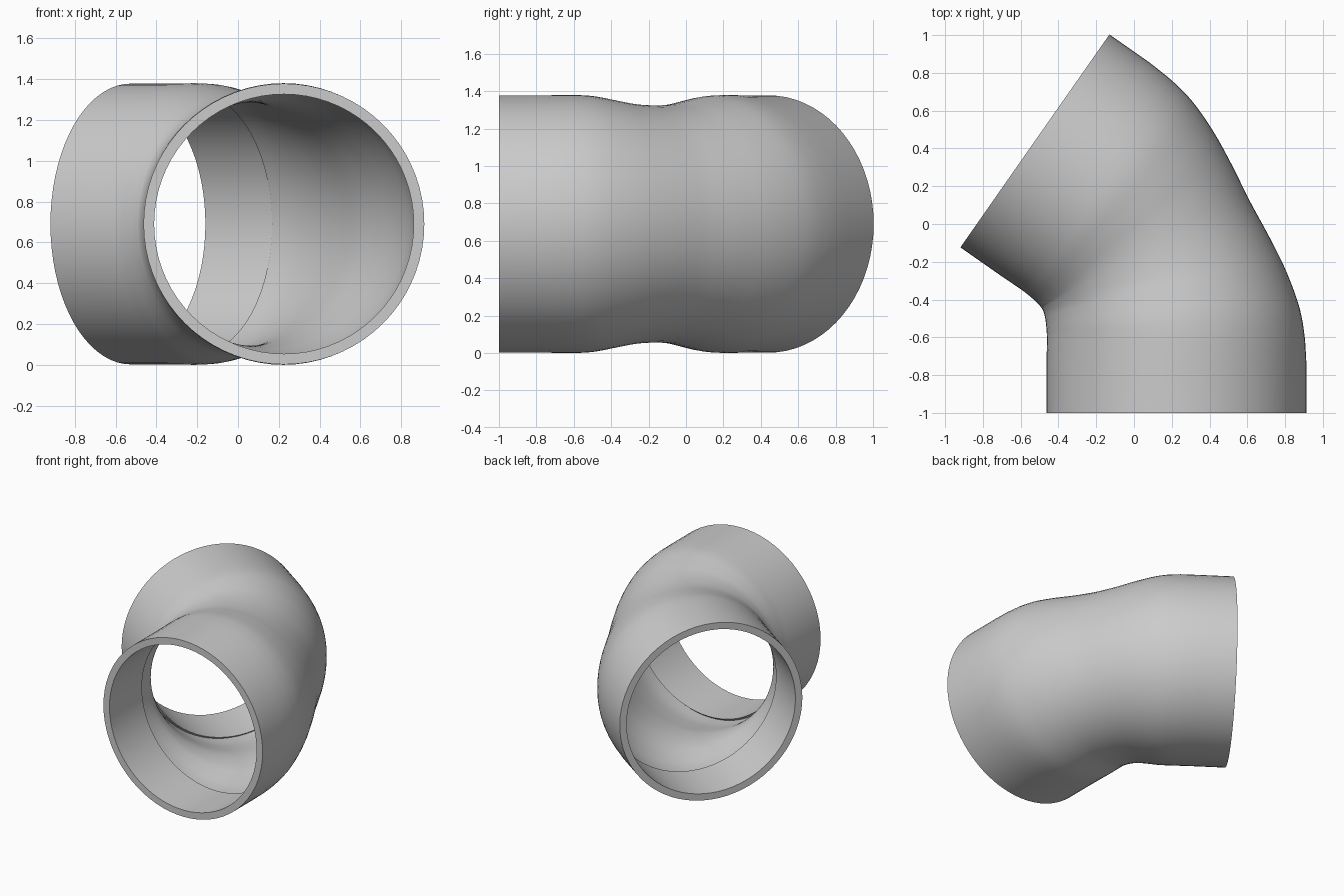
import bpy, bmesh, math
from mathutils import Vector

if "Cube" in bpy.data.objects:
    bpy.data.objects.remove(bpy.data.objects["Cube"])

SEG = 72
ZC = 0.69
WALL = 0.037
PIVOT = Vector((0.225, -0.085))          # where the two pipe axes meet
HALF = math.radians(27.5)                # half of the bend angle
N = Vector((-math.sin(HALF), math.cos(HALF)))

# Half-bend sections: inner-side x, y, outer-side x, y, vertical radius
half = [
    (-0.461, -0.62, 0.906, -0.62, 0.690),
    (-0.464, -0.55, 0.878, -0.45, 0.684),
    (-0.470, -0.50, 0.810, -0.26, 0.662),
    (-0.477, -0.47, 0.720, -0.075, 0.641),
    (-0.487, -0.447, 0.614, 0.120, 0.634),
]


def flip(p):
    p = Vector(p)
    return p - 2 * (p - PIVOT).dot(N) * N


def mirror(s):
    a, b = flip(s[0:2]), flip(s[2:4])
    return (a.x, a.y, b.x, b.y, s[4])


def flat(y, r):
    return (0.225 - r, y, 0.225 + r, y, r)


def smooth(keys, sub=5):
    """Catmull-Rom through the inner keys (first and last only guide)."""
    out = []
    for i in range(1, len(keys) - 2):
        p0, p1, p2, p3 = keys[i - 1:i + 3]
        for k in range(sub):
            t = k / sub
            out.append(tuple(
                0.5 * (2 * b + (c - a) * t + (2 * a - 5 * b + 4 * c - d) * t * t
                       + (3 * b - a - 3 * c + d) * t ** 3)
                for a, b, c, d in zip(p0, p1, p2, p3)))
    out.append(keys[-2])
    return out


def ring(bm, s, wall=0.0):
    a, b = Vector(s[0:2]), Vector(s[2:4])
    mid, side = (a + b) / 2, (b - a) / 2
    side *= 1 - wall / side.length
    verts = []
    for k in range(SEG):
        t = math.tau * k / SEG
        p = mid + side * math.cos(t)
        verts.append(bm.verts.new((p.x, p.y, ZC + (s[4] - wall) * math.sin(t))))
    return verts


guide = flat(-0.78, 0.69)
bend = smooth([guide] + half + [mirror(s) for s in reversed(half[:-1])] + [mirror(guide)])
end, mouth, ledge = flat(-1.0, 0.688), flat(-1.0, 0.636), flat(-0.60, 0.636)
straight = flat(-0.74, 0.688)

bm = bmesh.new()
# Outer skin with straight collars
rings = [ring(bm, s) for s in [end, straight] + bend + [mirror(straight), mirror(end)]]
# Inner skin: socket, small undercut ledge, bend, ledge, socket
rings += [ring(bm, mirror(s)) for s in (mouth, ledge)]
rings += [ring(bm, s, WALL) for s in reversed(bend)]
rings += [ring(bm, s) for s in (ledge, mouth)]
for i, r in enumerate(rings):
    q = rings[(i + 1) % len(rings)]
    for k in range(SEG):
        j = (k + 1) % SEG
        bm.faces.new((r[k], r[j], q[j], q[k]))
bmesh.ops.recalc_face_normals(bm, faces=bm.faces)

mesh = bpy.data.meshes.new("pipe_elbow")
bm.to_mesh(mesh)
bm.free()
elbow = bpy.data.objects.new("pipe_elbow", mesh)
bpy.context.collection.objects.link(elbow)
bpy.context.view_layer.objects.active = elbow
elbow.select_set(True)
bpy.ops.object.shade_smooth_by_angle(angle=math.radians(30))
